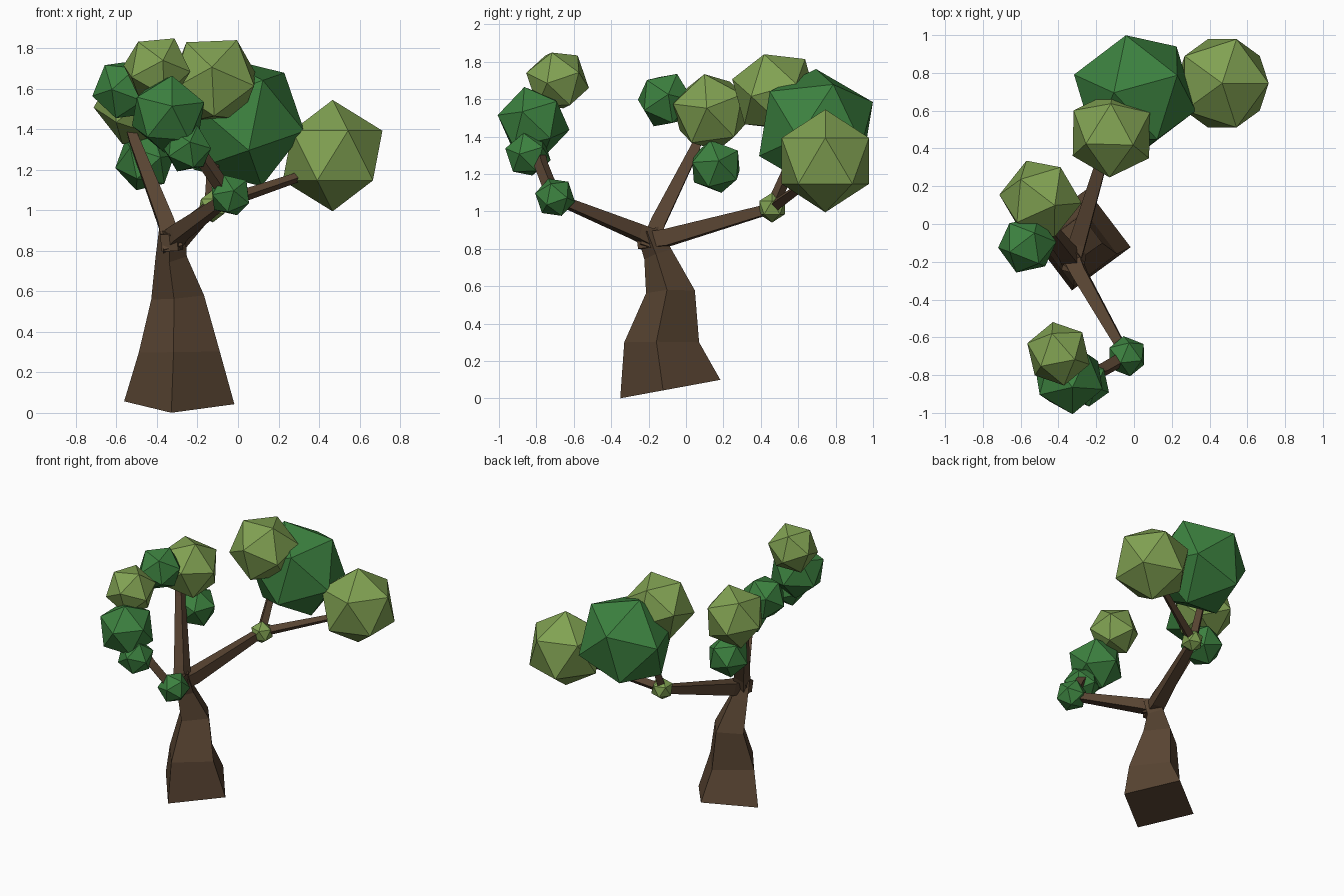
import bpy, bmesh
from math import pi, cos, sin
from mathutils import Vector, Matrix

if "Cube" in bpy.data.objects:
    bpy.data.objects.remove(bpy.data.objects["Cube"])


def material(name, rgb):
    m = bpy.data.materials.new(name)
    m.diffuse_color = (*rgb, 1)
    m.use_nodes = True
    m.node_tree.nodes["Principled BSDF"].inputs["Base Color"].default_value = m.diffuse_color
    return m


BARK = material("bark", (0.098, 0.058, 0.032))
LIGHT = material("light_leaves", (0.22, 0.36, 0.085))
DARK = material("dark_leaves", (0.045, 0.22, 0.05))


def finish(bm, name, mat):
    bmesh.ops.recalc_face_normals(bm, faces=bm.faces)
    mesh = bpy.data.meshes.new(name)
    bm.to_mesh(mesh)
    bm.free()
    mesh.materials.append(mat)
    ob = bpy.data.objects.new(name, mesh)
    bpy.context.collection.objects.link(ob)


def limb(name, path, corner):
    """Four-sided tapering tube; path holds (x, y, z, half diagonal)."""
    bm = bmesh.new()
    pts = [Vector(p[:3]) for p in path]
    rings = []
    for i, p in enumerate(pts):
        t = (pts[min(i + 1, len(pts) - 1)] - pts[max(i - 1, 0)]).normalized()
        u = Vector(corner)
        u = (u - t * u.dot(t)).normalized()
        v = t.cross(u)
        rings.append([bm.verts.new(p + path[i][3] * (u * cos(k * pi / 2) + v * sin(k * pi / 2)))
                      for k in range(4)])
    for a, b in zip(rings, rings[1:]):
        for k in range(4):
            bm.faces.new((a[k], a[k - 1], b[k - 1], b[k]))
    bm.faces.new(rings[0])
    bm.faces.new(rings[-1])
    finish(bm, name, BARK)


def leaves(name, centre, r, mat, apex=(0, 0, 1), side=(1, 0, 0.5)):
    """Icosahedron with one corner towards apex and a neighbour towards side."""
    bm = bmesh.new()
    bmesh.ops.create_icosphere(bm, subdivisions=1, radius=r)
    z = Vector(apex).normalized()
    x = Vector(side)
    x = (x - z * x.dot(z)).normalized()
    rot = Matrix((x, z.cross(x), z)).transposed().to_4x4()
    bm.transform(Matrix.Translation(centre) @ rot)
    finish(bm, name, mat)


# Trunk
limb("trunk", [(-.29, -.084, .05, .275), (-.29, -.13, .30, .202), (-.298, -.083, .57, .132),
               (-.33, -.15, .77, .078), (-.325, -.20, .90, .066)], (-.14, -.99, 0))

# Main branches
limb("left_branch", [(-.32, -.20, .80, .07), (-.355, -.15, .94, .056),
                     (-.51, .05, 1.34, .036), (-.53, .07, 1.40, .03)], (.7, -.7, 0))
limb("front_branch", [(-.34, -.15, .84, .065), (-.29, -.26, .89, .055),
                      (-.04, -.70, 1.07, .032)], (.5, .2, .7))
limb("back_branch", [(-.34, -.25, .84, .06), (-.30, -.10, .86, .062),
                     (-.13, .47, 1.02, .035)], (.6, -.2, .7))

# Twigs
limb("front_twig", [(-.04, -.70, 1.06, .04), (-.17, -.775, 1.25, .038),
                    (-.29, -.81, 1.42, .03)], (0, -1, 0))
limb("right_twig", [(-.13, .46, 1.02, .035), (.27, .65, 1.155, .025),
                    (.44, .73, 1.22, .022)], (0, 0, 1))
limb("back_twig", [(-.13, .46, 1.02, .036), (-.12, .58, 1.30, .028),
                   (-.12, .58, 1.45, .025)], (1, 0, 0))

# Back and right crown
leaves("right_leaves", (.467, .745, 1.27), .275, LIGHT)
leaves("back_top_leaves", (-.12, .475, 1.64), .238, LIGHT, (-.04, -.96, .28), (.5, -.2, .85))
leaves("back_large_leaves", (.005, .695, 1.44), .34, DARK, (-.33, 0, .95), (-.14, .9, .42))
leaves("back_fork_leaves", (-.125, .46, 1.02), .08, LIGHT)

# Left crown
leaves("left_large_leaves", (-.495, .133, 1.53), .22, LIGHT, (1, -.1, .1), (.3, -.15, .9))
leaves("left_top_leaves", (-.565, -.11, 1.595), .158, DARK, (1, .1, .2), (.2, .4, .9))
leaves("left_low_leaves", (-.46, .16, 1.24), .15, DARK, (.95, .1, .2), (.2, -.2, .9))

# Front crown
leaves("front_fork_leaves", (-.038, -.70, 1.075), .11, DARK, (.15, -.95, .2), (-.3, -.3, .9))
leaves("front_low_leaves", (-.25, -.845, 1.305), .126, DARK, (.1, -.95, .25), (.4, -.3, .9))
leaves("front_large_leaves", (-.345, -.815, 1.475), .197, DARK, (.1, -.97, .2), (.1, -.3, .95))
leaves("front_top_leaves", (-.40, -.687, 1.70), .175, LIGHT, (.17, -.96, .23), (-.6, -.2, .75))
